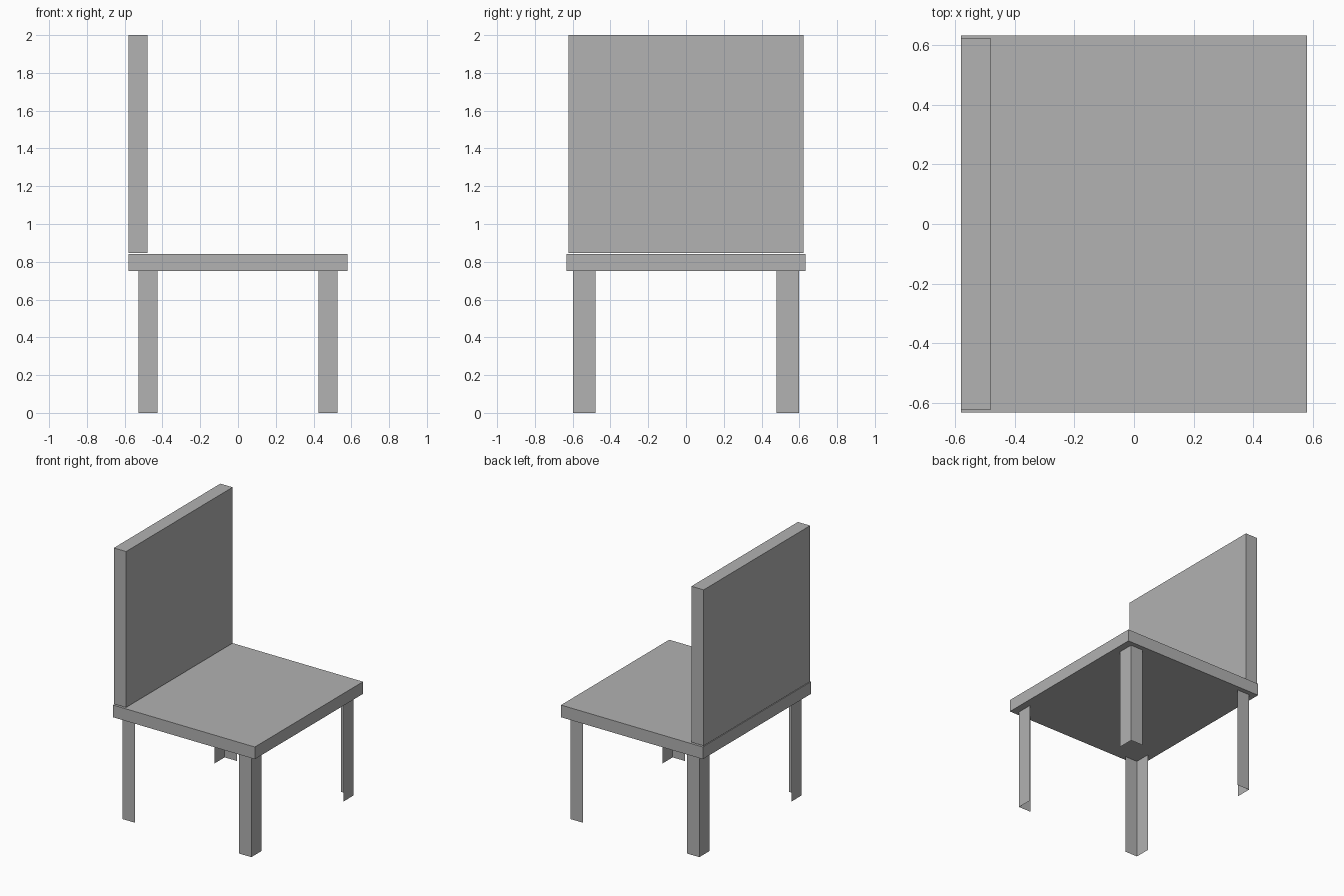
import bpy
import bmesh

cube = bpy.data.objects.get("Cube")
if cube:
    bpy.data.objects.remove(cube, do_unlink=True)

# Plain grey for the whole chair
GREY = (0.445, 0.445, 0.445, 1)
grey = bpy.data.materials.new("plain_grey")
grey.use_nodes = True
grey.diffuse_color = GREY
grey.node_tree.nodes["Principled BSDF"].inputs["Base Color"].default_value = GREY


def add_box(name, low, high, keep=None):
    """Box between two corners; keep(normal) picks the sides that stay."""
    bm = bmesh.new()
    bmesh.ops.create_cube(bm, size=1)
    for v in bm.verts:
        v.co = [lo + (c + 0.5) * (hi - lo) for c, lo, hi in zip(v.co, low, high)]
    bm.normal_update()
    if keep:
        spare = [f for f in bm.faces if not keep(f.normal)]
        bmesh.ops.delete(bm, geom=spare, context="FACES")
    mesh = bpy.data.meshes.new(name)
    bm.to_mesh(mesh)
    bm.free()
    mesh.materials.append(grey)
    obj = bpy.data.objects.new(name, mesh)
    bpy.context.scene.collection.objects.link(obj)
    return obj


# Seat slab and upright back panel
SEAT_BOTTOM, SEAT_TOP = 0.752, 0.842
add_box("seat", (-0.58, -0.632, SEAT_BOTTOM), (0.58, 0.632, SEAT_TOP))
add_box("backrest", (-0.58, -0.622, 0.847), (-0.48, 0.622, 2))

# Angle-section legs: only the two outward sides of each are present
for x_name, sx in (("front", 1), ("back", -1)):
    for y_name, sy in (("left", 1), ("right", -1)):
        xs = sorted((sx * 0.425, sx * 0.527))
        ys = sorted((sy * 0.48, sy * 0.597))
        add_box(f"{x_name}_{y_name}_leg",
                (xs[0], ys[0], 0), (xs[1], ys[1], SEAT_BOTTOM),
                keep=lambda n: n.x * sx > 0.5 or n.y * sy > 0.5)
